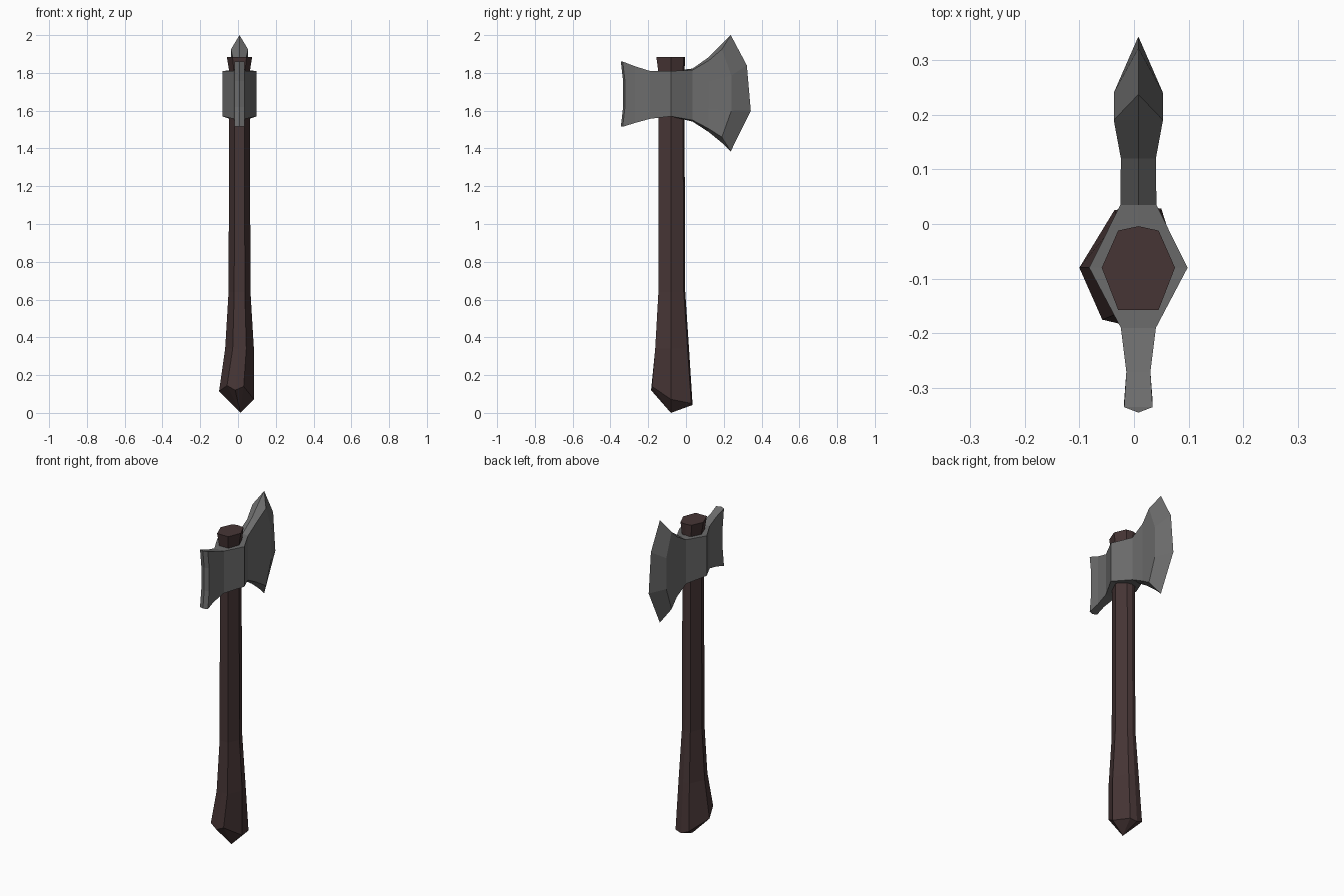
import bpy, bmesh

if "Cube" in bpy.data.objects:
    bpy.data.objects.remove(bpy.data.objects["Cube"])

CX, CY = 0.008, -0.08


def material(name, rgb):
    m = bpy.data.materials.new(name)
    m.diffuse_color = (*rgb, 1)
    m.use_nodes = True
    m.node_tree.nodes["Principled BSDF"].inputs["Base Color"].default_value = m.diffuse_color
    return m


def finish(bm, name, mat):
    bmesh.ops.remove_doubles(bm, verts=bm.verts, dist=0.0005)
    bmesh.ops.recalc_face_normals(bm, faces=bm.faces)
    me = bpy.data.meshes.new(name)
    bm.to_mesh(me)
    bm.free()
    me.materials.append(mat)
    ob = bpy.data.objects.new(name, me)
    bpy.context.collection.objects.link(ob)
    return ob


def skin(bm, rings, closed):
    # bridge neighbouring point rows with quads
    n = len(rings[0])
    for a, b in zip(rings, rings[1:]):
        for i in range(n if closed else n - 1):
            j = (i + 1) % n
            bm.faces.new((a[i], a[j], b[j], b[i]))


# Handle: eight-sided sections (z, side half width, face half width, front y, back y)
sections = [(1.885, .067, .037, -.157, -.008), (1.81, .055, .030, -.147, -.012),
            (1.57, .055, .027, -.145, -.012), (0.64, .058, .028, -.146, -.008),
            (0.34, .076, .036, -.163, .012)]
bm = bmesh.new()
rings = []
for z, w, f, y0, y1 in sections:
    pts = [(-w, CY), (-f, y0), (0, y0), (f, y0), (w, CY), (f, y1 - .004), (0, y1 + .004), (-f, y1 - .004)]
    rings.append([bm.verts.new((CX + x, y, z)) for x, y in pts])
# slanted, flared butt closing in a blunt point
butt = [(-.1, CY, .115), (-.058, -.175, .145), (-.015, -.185, .12), (.03, -.18, .14),
        (.084, CY, .072), (.05, .028, .05), (.008, .035, .042), (-.036, .025, .06)]
rings.append([bm.verts.new(p) for p in butt])
skin(bm, rings, True)
bm.faces.new(rings[0])
tip = bm.verts.new((.013, CY, 0))
last = rings[-1]
for i in range(8):
    bm.faces.new((last[i], last[(i + 1) % 8], tip))
finish(bm, "handle", material("dark_wood", (.062, .036, .036)))

# Axe head: columns (y, half width, top z, bottom z, ridge height, bulge of middle rows in y)
columns = [(-.345, 0, 1.86, 1.515, 0, .012), (-.335, .026, 1.86, 1.515, 0, .012),
           (-.27, .022, 1.835, 1.535, 0, 0), (-.19, .032, 1.81, 1.557, 0, 0),
           (CY, .09, 1.81, 1.57, 0, 0), (.035, .033, 1.815, 1.55, .008, 0),
           (.12, .032, 1.865, 1.505, .018, 0), (.19, .045, 1.925, 1.46, .03, .05)]
bm = bmesh.new()
rows = []
for y, w, t, b, r, d in columns:
    h = t - b
    pts = [(0, y, t + r), (w, y, t), (w, y + d, t - h * .3),
           (w, y + d, b + h * .3), (w, y, b), (0, y, b - r)]
    rows.append([bm.verts.new(p) for p in pts])
# cutting edge, its end points shared by two rows
edge = [(.237, 2), (.237, 2), (.322, 1.84), (.343, 1.6), (.237, 1.385), (.237, 1.385)]
rows.append([bm.verts.new((0, y, z)) for y, z in edge])
skin(bm, rows, False)
head = finish(bm, "axe_head", material("iron", (.15, .15, .15)))
head.location.x = CX
mirror = head.modifiers.new("mirror", "MIRROR")
mirror.use_clip = True
mirror.merge_threshold = .001
